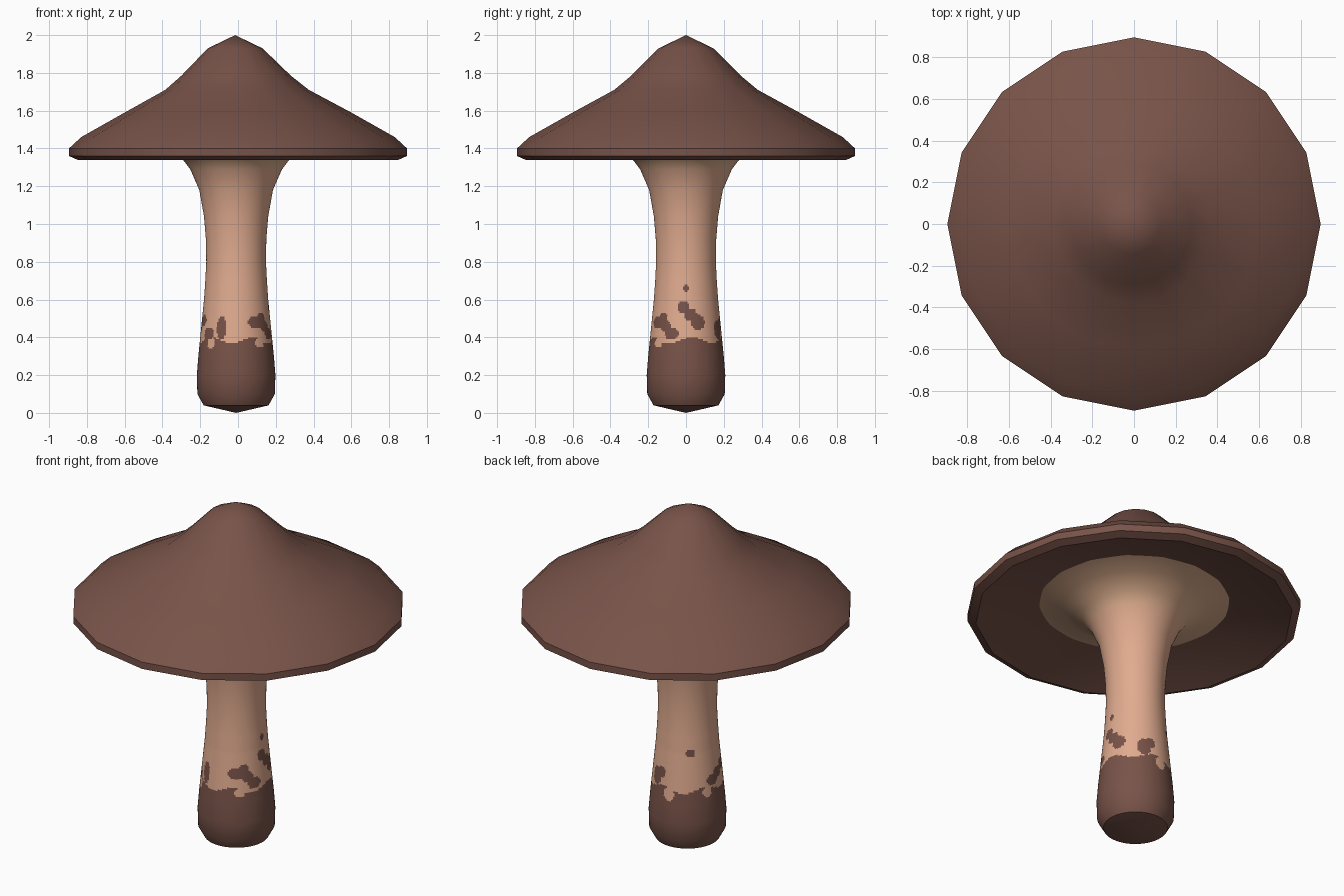
import bpy, bmesh, math

if "Cube" in bpy.data.objects:
    bpy.data.objects.remove(bpy.data.objects["Cube"])


def srgb(*c):
    return tuple(v / 12.92 if v <= 0.04045 else ((v + 0.055) / 1.055) ** 2.4 for v in c) + (1.0,)


def material(name, color):
    m = bpy.data.materials.new(name)
    m.diffuse_color = color
    m.use_nodes = True
    m.node_tree.nodes["Principled BSDF"].inputs["Base Color"].default_value = m.diffuse_color
    return m


brown = material("cap brown", srgb(0.47, 0.325, 0.285))
tan = material("stem tan", srgb(0.88, 0.67, 0.56))
pale = material("gill beige", srgb(0.86, 0.68, 0.55))


def lathe(name, profile, sides, mats, rule, angle):
    """Spin (radius, z, x shift) points, listed bottom to top on the outside."""
    bm = bmesh.new()
    rings = []
    for r, z, sx in profile:
        if r == 0:
            rings.append([bm.verts.new((sx, 0, z))] * sides)
        else:
            rings.append([bm.verts.new((sx + r * math.cos(2 * math.pi * i / sides),
                                        r * math.sin(2 * math.pi * i / sides), z))
                          for i in range(sides)])
    for a, b in zip(rings, rings[1:]):
        for i in range(sides):
            j = (i + 1) % sides
            loop = list(dict.fromkeys([a[i], a[j], b[j], b[i]]))
            f = bm.faces.new(loop)
            f.material_index = rule(f.calc_center_median())
    me = bpy.data.meshes.new(name)
    bm.to_mesh(me)
    bm.free()
    for m in mats:
        me.materials.append(m)
    ob = bpy.data.objects.new(name, me)
    bpy.context.collection.objects.link(ob)
    bpy.ops.object.select_all(action='DESELECT')
    ob.select_set(True)
    bpy.context.view_layer.objects.active = ob
    bpy.ops.object.shade_smooth_by_angle(angle=math.radians(angle))
    return ob


# Cap: hollow underside, short rim, bell-shaped top
lathe("cap", [(0.50, 1.432, 0), (0.70, 1.39, 0), (0.85, 1.34, 0), (0.895, 1.36, 0),
              (0.895, 1.40, 0), (0.83, 1.46, 0), (0.60, 1.59, 0), (0.38, 1.71, -0.005),
              (0.29, 1.785, -0.01), (0.145, 1.93, -0.015), (0, 2.0, -0.015)],
      16, [brown], lambda c: 0, 40)

# Soil patches on the stem: angle, height, half width in degrees, half height
patches = [(-115, 0.45, 8, 0.065), (-55, 0.48, 15, 0.035), (-42, 0.50, 9, 0.035),
           (-141, 0.42, 12, 0.035), (-36, 0.46, 10, 0.03), (-24, 0.42, 12, 0.035),
           (-4, 0.56, 11, 0.032), (8, 0.52, 11, 0.035), (20, 0.48, 13, 0.038),
           (0, 0.66, 6, 0.017), (65, 0.44, 12, 0.05), (76, 0.47, 9, 0.035),
           (130, 0.60, 9, 0.022), (170, 0.43, 12, 0.03), (184, 0.46, 10, 0.035),
           (200, 0.49, 10, 0.03)]
notches = [(-134, 0.37, 8, 0.03), (-50, 0.37, 9, 0.025), (-43, 0.39, 10, 0.02),
           (94, 0.36, 9, 0.04), (158, 0.37, 8, 0.03)]


def inside(blobs, a, z):
    return any((((a - b + 180) % 360 - 180) / w) ** 2 + ((z - h) / t) ** 2 < 1
               for b, h, w, t in blobs)


def stem_color(c):
    a, r = math.degrees(math.atan2(c.y, c.x + 0.01)), math.hypot(c.x + 0.01, c.y)
    if c.z > 1.2 and r > 0.25:
        return 2
    edge = 0.385 + 0.015 * math.sin(math.radians(5 * a + 40))
    soil = c.z < edge and not inside(notches, a, c.z)
    return 1 if soil or inside(patches, a, c.z) else 0


# Stem: bulbous foot, slim waist, flare into the gills; fine rings where the soil edge runs
outline = [(0, 0), (0.172, 0.04), (0.205, 0.10), (0.208, 0.20), (0.20, 0.30), (0.192, 0.38),
           (0.18, 0.50), (0.17, 0.60), (0.163, 0.70), (0.158, 0.80), (0.16, 0.92), (0.17, 1.04),
           (0.195, 1.18), (0.243, 1.29), (0.285, 1.345), (0.39, 1.405), (0.52, 1.432)]
stem = []
for (r0, z0), (r1, z1) in zip(outline, outline[1:]):
    n = round((z1 - z0) / 0.01) if 0.29 < z0 < 0.69 else 1
    stem += [(r0 + (r1 - r0) * k / n, z0 + (z1 - z0) * k / n, -0.01) for k in range(n)]
stem.append((0.52, 1.432, -0.005))
lathe("stem", stem, 128, [tan, brown, pale], stem_color, 35)
